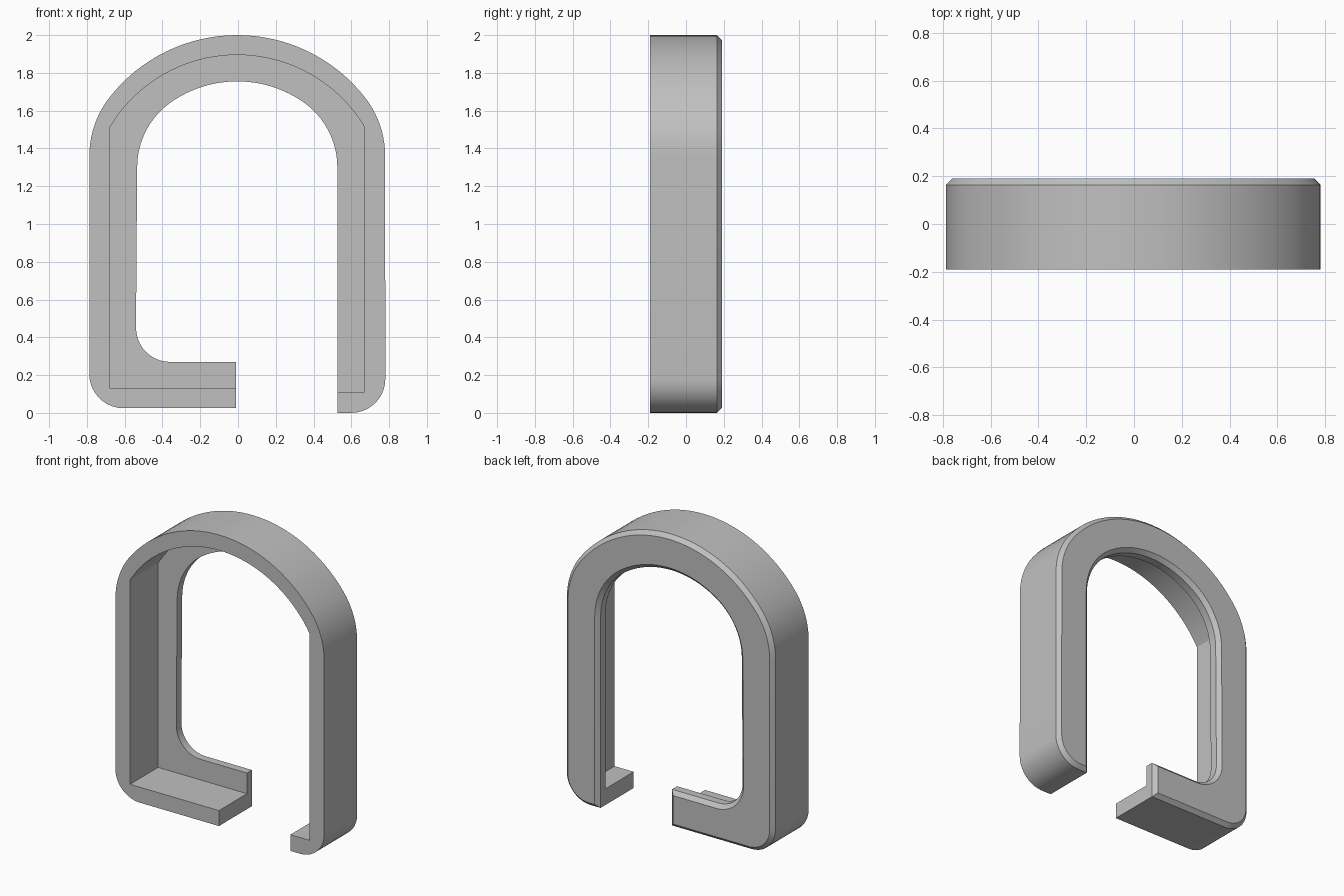
import bpy, bmesh
from math import sin, cos, acos, pi, radians

cube = bpy.data.objects.get("Cube")
if cube:
    bpy.data.objects.remove(cube)

FRONT, BACK, STEP, CHAMFER = -0.19, 0.19, 0.11, 0.026
MID_X, ARCH_Z = -0.004, 1.142

grey = bpy.data.materials.new("grey")
grey.use_nodes = True
grey.diffuse_color = (0.53, 0.53, 0.53, 1)
grey.node_tree.nodes["Principled BSDF"].inputs["Base Color"].default_value = grey.diffuse_color


def arc(cx, cz, r, a0, a1, n):
    return [(cx + r * cos(a0 + (a1 - a0) * i / n), cz + r * sin(a0 + (a1 - a0) * i / n))
            for i in range(n + 1)]


def arch(half_width, crown, shoulder):
    """Arch from right to left: shoulder arc, wide crown arc, shoulder arc, all tangent."""
    gap = crown - shoulder
    t = acos((half_width - shoulder) / gap)
    dx, cz = gap * cos(t), ARCH_Z + gap * sin(t)
    return (arc(MID_X + dx, cz, shoulder, 0, t, 10)
            + arc(MID_X, ARCH_Z, crown, t, pi - t, 32)[1:-1]
            + arc(MID_X - dx, cz, shoulder, pi - t, pi, 10))


def prism(name, points, y0, y1, chamfer=0):
    bm = bmesh.new()
    face = bm.faces.new([bm.verts.new((x, y0, z)) for x, z in points])
    moved = bmesh.ops.extrude_face_region(bm, geom=[face])["geom"]
    bmesh.ops.translate(bm, vec=(0, y1 - y0, 0),
                        verts=[g for g in moved if isinstance(g, bmesh.types.BMVert)])
    bmesh.ops.recalc_face_normals(bm, faces=bm.faces)
    if chamfer:
        rim = [e for e in bm.edges if all(abs(v.co.y - y1) < 1e-5 for v in e.verts)]
        bmesh.ops.bevel(bm, geom=rim, offset=chamfer, segments=1, affect='EDGES')
    mesh = bpy.data.meshes.new(name)
    bm.to_mesh(mesh)
    bm.free()
    mesh.materials.append(grey)
    obj = bpy.data.objects.new(name, mesh)
    bpy.context.collection.objects.link(obj)
    return obj


# Open frame: outer outline up and over, then the inner outline back
outline = [(0.52, 0.0)]
outline += arc(0.60, 0.18, 0.18, -pi / 2, 0, 10)
outline += arch(0.783, 0.858, 0.50)
outline += arc(-0.607, 0.205, 0.18, pi, 1.5 * pi, 10)
outline += [(-0.01, 0.025), (-0.01, 0.27)]
outline += arc(-0.36, 0.45, 0.18, 1.5 * pi, pi, 10)
outline += arch(0.53, 0.613, 0.42)[::-1]
outline[0] = (outline[-1][0], 0.0)
frame = prism("frame", outline, FRONT, BACK, CHAMFER)

# Recess that leaves a rim wall and a thin back flange
half, rise = 0.673, 0.38
radius = (half ** 2 + rise ** 2) / (2 * rise)
spread = acos(half / radius)
recess = [(-0.677, 0.13), (0.25, 0.13), (0.25, 0.11), (0.669, 0.11)]
recess += arc(MID_X, 1.895 - radius, radius, spread, pi - spread, 40)
cutter = prism("recess_cutter", recess, FRONT - 0.1, STEP)
cutter.hide_render = True

cut = frame.modifiers.new("recess", 'BOOLEAN')
cut.operation = 'DIFFERENCE'
cut.solver = 'EXACT'
cut.object = cutter
bpy.ops.object.select_all(action='DESELECT')
frame.select_set(True)
bpy.context.view_layer.objects.active = frame
bpy.ops.object.modifier_apply(modifier=cut.name)
bpy.data.objects.remove(cutter)
bpy.ops.object.shade_smooth_by_angle(angle=radians(25))
